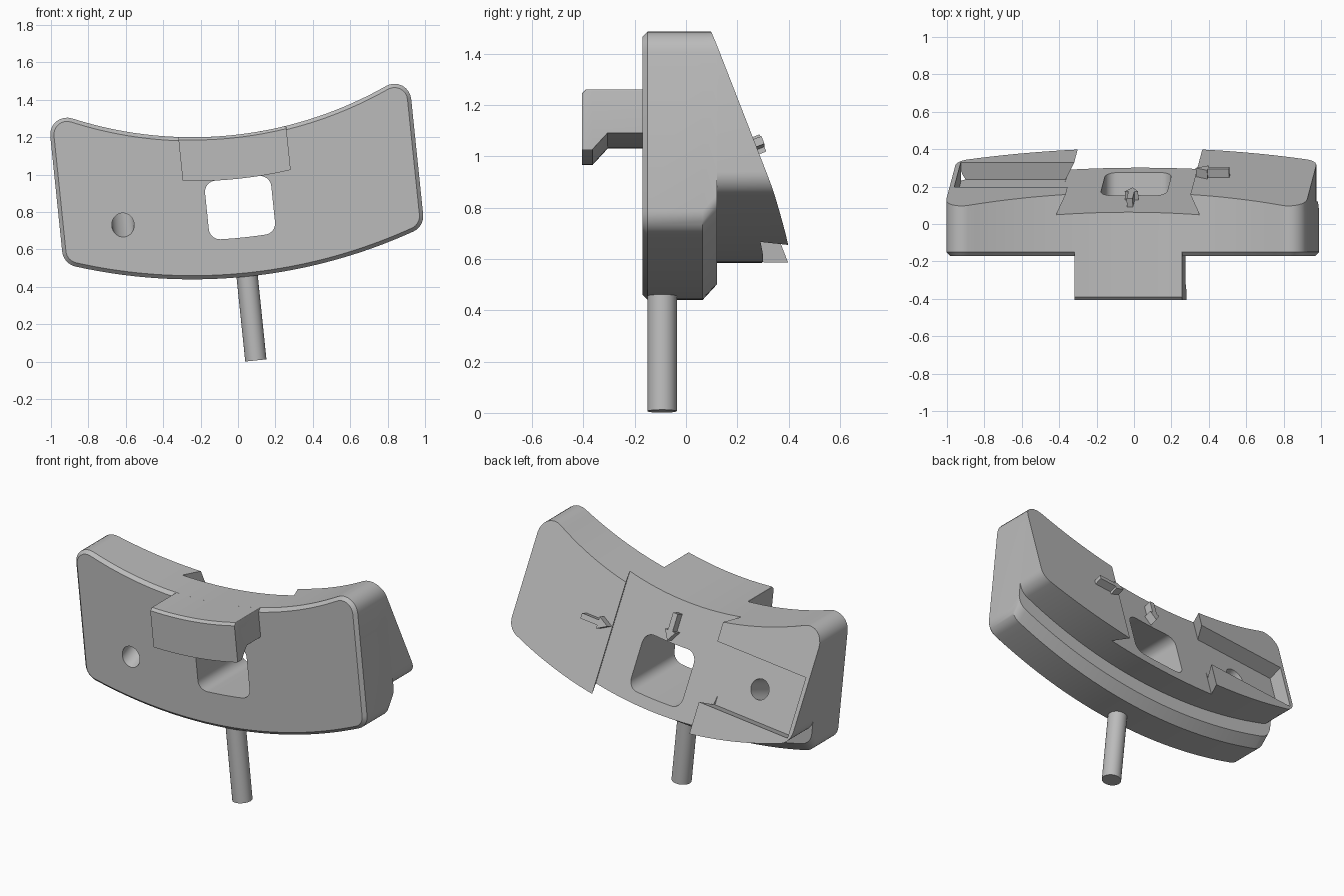
import bpy, bmesh
from math import sin, cos, pi, sqrt, atan2, radians, hypot
from mathutils import Matrix, Vector

if "Cube" in bpy.data.objects:
    bpy.data.objects.remove(bpy.data.objects["Cube"])

grey = bpy.data.materials.new("plain_grey")
grey.use_nodes = True
grey.diffuse_color = (0.5, 0.5, 0.5, 1)
grey.node_tree.nodes["Principled BSDF"].inputs["Base Color"].default_value = (0.5, 0.5, 0.5, 1)

# Tilted working space: origin at the centre of the concentric arcs
TILT = Matrix.Translation((-0.245, 0, 3.3)) @ Matrix.Rotation(radians(-5.9), 4, "Y")


def frame(x, y, z, origin=(0, 0, 0)):
    m = Matrix((x, y, z)).transposed().to_4x4()
    m.translation = Vector(origin)
    return TILT @ m


U, Y, V = Vector((1, 0, 0)), Vector((0, 1, 0)), Vector((0, 0, 1))
N = Vector((0, 1, 0.387)).normalized()       # out of the sloping back
S = Vector((0, 0.387, -1)).normalized()      # down the sloping back
SLOPE_ORIGIN = (0, 0.168, -2.1)
FACE = frame(U, V, Y)                        # outlines, extruded front to back
SLOPE = frame(U, S, N, SLOPE_ORIGIN)         # outlines lying on the back slope
CHANNEL = frame(U, N, S, SLOPE_ORIGIN)       # sections swept down the slope
ROD = frame(U, Y, V)


def arc(cx, cy, r, a0, a1, n):
    return [(cx + r * cos(a0 + (a1 - a0) * i / n), cy + r * sin(a0 + (a1 - a0) * i / n))
            for i in range(n + 1)]


def outline(r1, r2, hw, f, n=20):
    """Arched band between two radii with straight sides and rounded corners."""
    xc = hw - f
    y2 = -sqrt((r2 - f) ** 2 - xc ** 2)
    y1 = -sqrt((r1 + f) ** 2 - xc ** 2)
    a2, a1 = atan2(y2, xc), atan2(y1, xc)
    right = arc(0, 0, r2, -pi / 2, a2, n)[:-1]
    right += arc(xc, y2, f, a2, 0, 8)
    right += arc(xc, y1, f, 0, a1 + pi, 8)
    right += arc(0, 0, r1, a1, -pi / 2, n)[1:]
    return right + [(-x, y) for x, y in reversed(right[1:-1])]


def loft(name, layers, matrix):
    """Join (height, outline) layers into a closed solid."""
    bm = bmesh.new()
    rings = [[bm.verts.new((x, y, h)) for x, y in pts] for h, pts in layers]
    bm.faces.new(rings[0])
    bm.faces.new(rings[-1])
    for a, b in zip(rings, rings[1:]):
        for i in range(len(a)):
            bm.faces.new((a[i - 1], a[i], b[i], b[i - 1]))
    bm.transform(matrix)
    bmesh.ops.recalc_face_normals(bm, faces=bm.faces)
    mesh = bpy.data.meshes.new(name)
    bm.to_mesh(mesh)
    bm.free()
    mesh.materials.append(grey)
    ob = bpy.data.objects.new(name, mesh)
    bpy.context.collection.objects.link(ob)
    return ob


def select(ob):
    bpy.ops.object.select_all(action="DESELECT")
    ob.select_set(True)
    bpy.context.view_layer.objects.active = ob


def subtract(ob, cutter):
    cutter.hide_render = True
    select(ob)
    mod = ob.modifiers.new("cut", "BOOLEAN")
    mod.operation, mod.solver, mod.object = "DIFFERENCE", "EXACT", cutter
    bpy.ops.object.modifier_apply(modifier=mod.name)
    bpy.data.objects.remove(cutter)


# Main body: chamfered front, stepped lower rim, lip behind
full = outline(2.1, 2.86, 0.97, 0.09)
lip = outline(2.1, 2.715, 0.97, 0.09)
body = loft("body", [(-0.17, outline(2.12, 2.84, 0.95, 0.07)), (-0.15, full), (0.065, full),
                     (0.12, outline(2.1, 2.8, 0.97, 0.09)), (0.12, lip), (0.55, lip)], FACE)

# Slice the back off along the slope
bm = bmesh.new()
bm.from_mesh(body.data)
cut = bmesh.ops.bisect_plane(bm, geom=bm.verts[:] + bm.edges[:] + bm.faces[:],
                             plane_co=TILT @ Vector(SLOPE_ORIGIN),
                             plane_no=TILT.to_3x3() @ N, clear_outer=True)
bmesh.ops.contextual_create(bm, geom=[e for e in cut["geom_cut"] if isinstance(e, bmesh.types.BMEdge)])
bmesh.ops.recalc_face_normals(bm, faces=bm.faces)
bm.to_mesh(body.data)
bm.free()

# Dovetail channel down the middle of the back
DEPTH = 0.098
dovetail = [(0.385, -DEPTH), (0.335, 0), (0.335, 0.3), (-0.335, 0.3), (-0.335, 0), (-0.385, -DEPTH)]
subtract(body, loft("channel_cutter", [(-0.5, dovetail), (1, dovetail)], CHANNEL))

# Side slot opening into the channel
slot = [(-0.945, 0.086), (-0.3, 0.086), (-0.3, 0.447), (-0.945, 0.447)]
subtract(body, loft("slot_cutter", [(-DEPTH, slot), (0.3, slot)], SLOPE))

# Window through the middle
window = outline(2.335, 2.65, 0.178, 0.06, 8)
subtract(body, loft("window_cutter", [(-0.25, window), (0.6, window)], FACE))

# Screw hole square to the slope
bore = arc(0, 0, 0.06, 0, 2 * pi, 32)[:-1]
hole_frame = frame(U, S, N, (-0.632, -0.17, -2.518))
subtract(body, loft("hole_cutter", [(-0.2, bore), (0.6, bore)], hole_frame))

# Hooked arm on the front
thin = outline(2.1, 2.27, 0.29, 0.004)
deep = outline(2.1, 2.335, 0.29, 0.004)
arm = loft("front_hook", [(-0.15, thin), (-0.305, thin), (-0.365, deep), (-0.39, deep),
                          (-0.405, outline(2.115, 2.335, 0.29, 0.004))], FACE)

# Rod below
circle = [(x, y - 0.093) for x, y in arc(0, 0, 0.057, 0, 2 * pi, 40)[:-1]]
rod = loft("rod", [(-3.311, circle), (-2.8, circle)], ROD)

# Raised direction arrows
shape = [(0, 0), (0.065, 0.036), (0.065, 0.016), (0.18, 0.016),
         (0.18, -0.016), (0.065, -0.016), (0.065, -0.036)]
side = [(0.34 + p, 0.236 + q) for p, q in shape]
down = [(q, 0.2 - p * 0.9) for p, q in shape]
side_arrow = loft("side_arrow", [(-0.005, side), (0.05, side)], SLOPE)
down_arrow = loft("down_arrow", [(-DEPTH - 0.005, down), (0.05 - DEPTH, down)], SLOPE)

for ob in (body, arm, rod, side_arrow, down_arrow):
    select(ob)
    bpy.ops.object.shade_smooth_by_angle(angle=radians(25))
